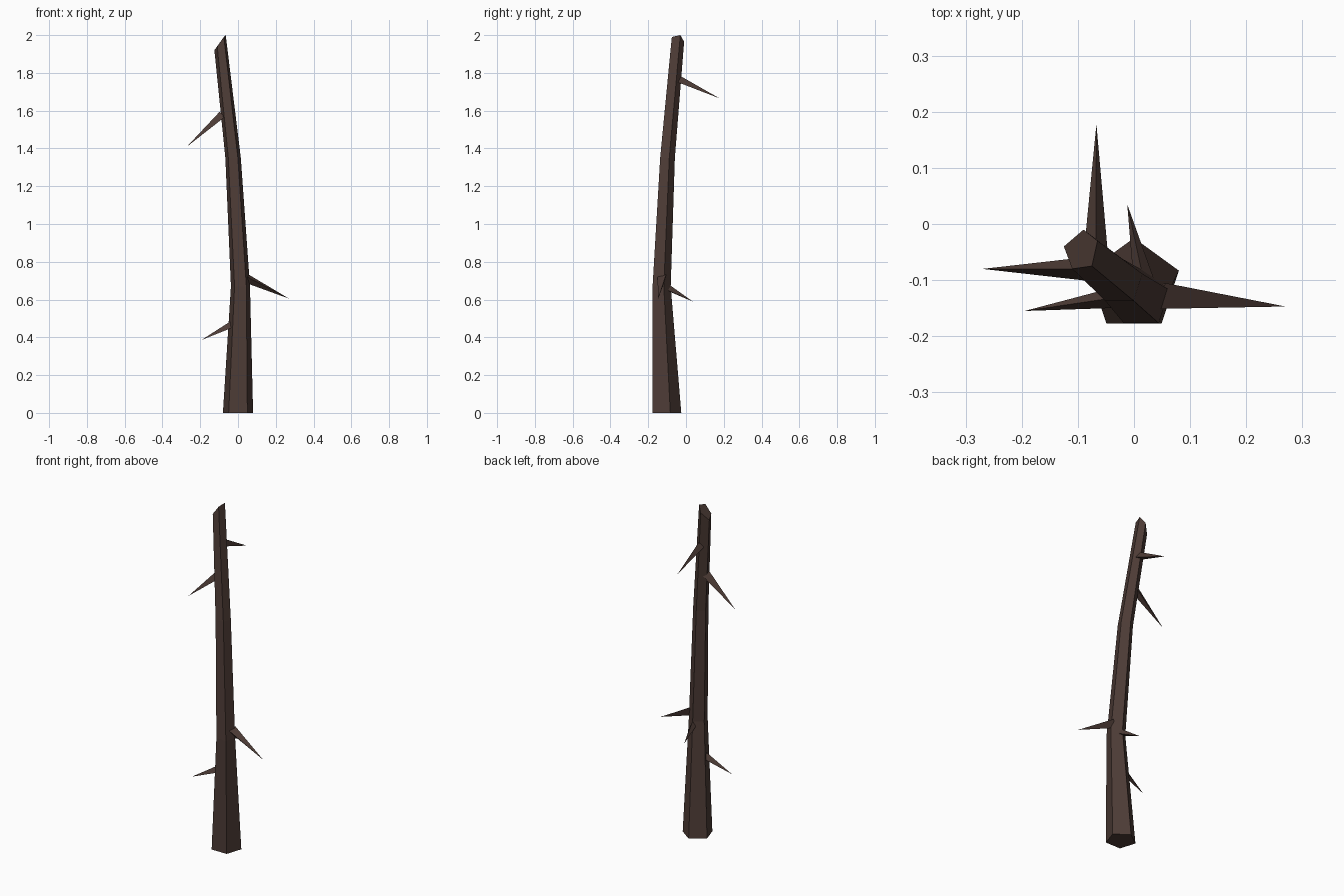
import bpy, bmesh, math
from mathutils import Vector

if "Cube" in bpy.data.objects:
    bpy.data.objects.remove(bpy.data.objects["Cube"], do_unlink=True)

bark = bpy.data.materials.new("dark_brown_bark")
bark.use_nodes = True
colour = (0.075, 0.045, 0.037, 1)
bark.diffuse_color = colour
bark.node_tree.nodes["Principled BSDF"].inputs["Base Color"].default_value = colour


def finish(bm, name):
    bmesh.ops.recalc_face_normals(bm, faces=bm.faces)
    mesh = bpy.data.meshes.new(name)
    bm.to_mesh(mesh)
    bm.free()
    mesh.materials.append(bark)
    obj = bpy.data.objects.new(name, mesh)
    bpy.context.collection.objects.link(obj)
    return obj


def pentagon(cx, cy, z, r):
    # flat side towards the front, starting at its left-hand corner
    angles = [math.radians(234 + 72 * i) for i in range(5)]
    return [(cx + r * math.cos(a), cy + r * math.sin(a), z) for a in angles]


# Five-sided tapering stem, with a slanted cut at the top
rings = [
    pentagon(0, -0.109, 0, 0.084),
    pentagon(0.013, -0.134, 0.67, 0.053),
    pentagon(-0.026, -0.102, 1.35, 0.043),
    [(-0.11, -0.08, 1.94), (-0.075, -0.075, 1.99), (-0.065, -0.03, 2.0),
     (-0.09, -0.01, 1.965), (-0.125, -0.04, 1.92)],
]
bm = bmesh.new()
loops = [[bm.verts.new(p) for p in ring] for ring in rings]
for low, high in zip(loops, loops[1:]):
    for i in range(5):
        j = (i + 1) % 5
        bm.faces.new((low[i], low[j], high[j], high[i]))
bm.faces.new(loops[0])
bm.faces.new(loops[-1])
finish(bm, "stem")


# Three-sided thorns, rooted inside the stem and pointing down and out
def thorn(name, root, tip, radius, spin=0):
    root, tip = Vector(root), Vector(tip)
    axis = (tip - root).normalized()
    side = axis.cross(Vector((0, 0, 1))).normalized()
    up = side.cross(axis)
    bm = bmesh.new()
    base = []
    for i in range(3):
        a = math.radians(90 + spin + 120 * i)
        base.append(bm.verts.new(root + radius * (side * math.cos(a) + up * math.sin(a))))
    point = bm.verts.new(tip)
    bm.faces.new(base)
    for i in range(3):
        bm.faces.new((base[i], base[(i + 1) % 3], point))
    finish(bm, name)


thorn("upper_right_thorn", (-0.08, -0.08, 1.575), (-0.27, -0.08, 1.41), 0.026)
thorn("middle_left_thorn", (0.045, -0.124, 0.715), (0.27, -0.147, 0.605), 0.028, 45)
thorn("lower_right_thorn", (-0.025, -0.13, 0.467), (-0.195, -0.155, 0.385), 0.023)
thorn("upper_back_thorn", (-0.068, -0.04, 1.762), (-0.067, 0.178, 1.665), 0.024)
thorn("middle_back_thorn", (0.016, -0.095, 0.658), (-0.012, 0.035, 0.59), 0.021)
